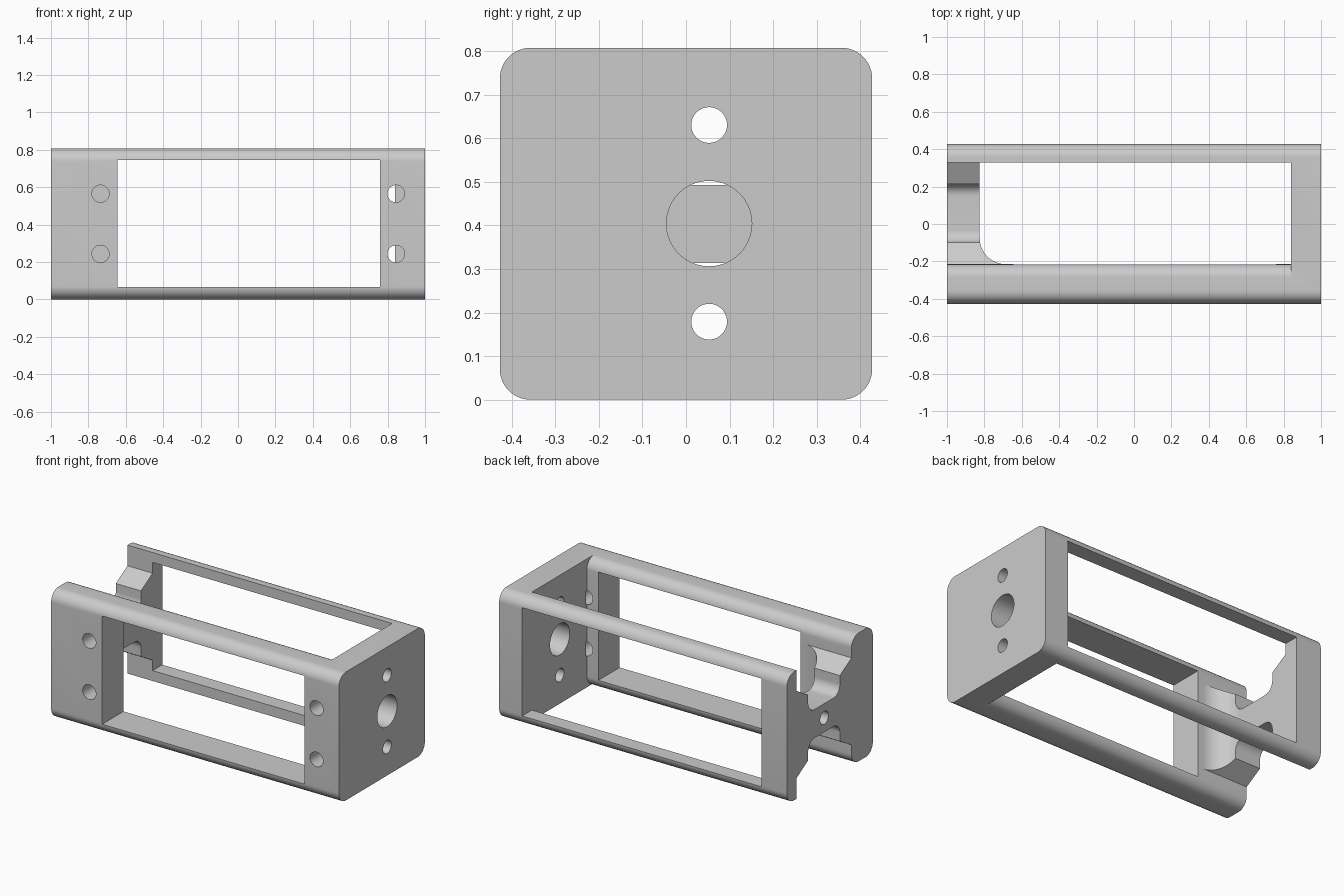
import bpy, bmesh, math
from mathutils import Vector

if "Cube" in bpy.data.objects:
    bpy.data.objects.remove(bpy.data.objects["Cube"], do_unlink=True)

H = 0.807                        # overall height
FRONT, BACK = -0.427, 0.427      # outer walls
IN_F, IN_B = -0.215, 0.33        # inner wall faces
WEB, PLATE = -0.825, 0.84        # inner faces of the two ends
R = 0.07                         # edge rounding

grey = bpy.data.materials.new("light_grey")
grey.use_nodes = True
grey.diffuse_color = (0.6, 0.6, 0.6, 1)
grey.node_tree.nodes["Principled BSDF"].inputs["Base Color"].default_value = (0.6, 0.6, 0.6, 1)


def prism(name, pts, axis, lo, hi):
    """Extrude a 2D outline along x (y,z points), y (x,z points) or z (x,y points)."""
    place = {"x": lambda a, b, t: (t, a, b),
             "y": lambda a, b, t: (a, t, b),
             "z": lambda a, b, t: (a, b, t)}[axis]
    bm = bmesh.new()
    face = bm.faces.new([bm.verts.new(place(a, b, lo)) for a, b in pts])
    new = bmesh.ops.extrude_face_region(bm, geom=[face])["geom"]
    move = Vector(place(0, 0, hi - lo))
    bmesh.ops.translate(bm, vec=move, verts=[g for g in new if isinstance(g, bmesh.types.BMVert)])
    bmesh.ops.recalc_face_normals(bm, faces=bm.faces)
    mesh = bpy.data.meshes.new(name)
    bm.to_mesh(mesh)
    bm.free()
    ob = bpy.data.objects.new(name, mesh)
    bpy.context.collection.objects.link(ob)
    return ob


def arc(cx, cy, r, a0, a1, n=12):
    return [(cx + r * math.cos(math.radians(a0 + (a1 - a0) * i / n)),
             cy + r * math.sin(math.radians(a0 + (a1 - a0) * i / n))) for i in range(n + 1)]


def rect(a0, a1, b0, b1):
    return [(a0, b0), (a1, b0), (a1, b1), (a0, b1)]


def circle(cx, cy, r):
    return arc(cx, cy, r, 0, 360, 40)[:-1]


def flip(pts):
    """Mirror an outline about half height."""
    return [(a, H - b) for a, b in pts]


# Solid bar with rounded long edges
outline = (arc(BACK - R, H - R, R, 0, 90) + arc(FRONT + R, H - R, R, 90, 180)
           + arc(FRONT + R, R, R, 180, 270) + arc(BACK - R, R, R, 270, 360))
frame = prism("frame", outline, "x", -1, 1)
frame.data.materials.append(grey)

cutters = []


def cut(*args):
    cutters.append(prism("cutter", *args))


# Vertical cavity with one filleted corner beside the web
F = 0.14
cut(arc(WEB + F, IN_F + F, F, 180, 270, 16) + [(PLATE, IN_F), (PLATE, IN_B), (WEB, IN_B)],
    "z", -0.2, H + 0.2)

# Front and back windows
cut(rect(-0.645, 0.76, 0.065, 0.745), "y", -0.6, -0.1)
cut(rect(WEB, PLATE, 0.065, 0.745), "y", 0.25, 0.6)

# Saddle notches above and below the open end's web
r = 0.065
notch = ([(IN_F, 0.677), (-0.1, 0.61)] + arc(-0.1 + r, 0.493 + r, r, 180, 270)
         + arc(0.215 - r, 0.493 + r, r, 270, 360)
         + [(0.215, 0.61), (IN_B, 0.677), (IN_B, 1), (IN_F, 1)])
# Rounding of the front rails' inner edges
rail = arc(IN_F - R, H - R, R, 0, 90) + [(IN_F - R, 0.9), (IN_F + 0.02, 0.9), (IN_F + 0.02, H - R)]
for shape in (lambda p: p, flip):
    cut(shape(notch), "x", -1.1, -0.5)
    cut(shape(rail), "x", -1.1, PLATE)

# End plate bore and screw holes
for z, rad in ((0.404, 0.098), (0.63, 0.041), (0.179, 0.041)):
    cut(circle(0.053, z, rad), "x", 0.7, 1.1)
# Blind hole in the web
cut(circle(0.055, 0.404, 0.041), "x", -1.1, -0.88)
# Front wall screw holes
for z in (0.243, 0.565):
    cut(circle(-0.735, z, 0.046), "y", -0.6, -0.225)
    cut(circle(0.845, z, 0.046), "y", -0.6, -0.205)

# Carve the frame
bpy.ops.object.select_all(action="DESELECT")
bpy.context.view_layer.objects.active = frame
frame.select_set(True)
for c in cutters:
    mod = frame.modifiers.new("carve", "BOOLEAN")
    mod.operation = "DIFFERENCE"
    mod.solver = "EXACT"
    mod.object = c
    bpy.ops.object.modifier_apply(modifier=mod.name)
    bpy.data.objects.remove(c, do_unlink=True)

bpy.ops.object.shade_smooth_by_angle(angle=math.radians(30))
